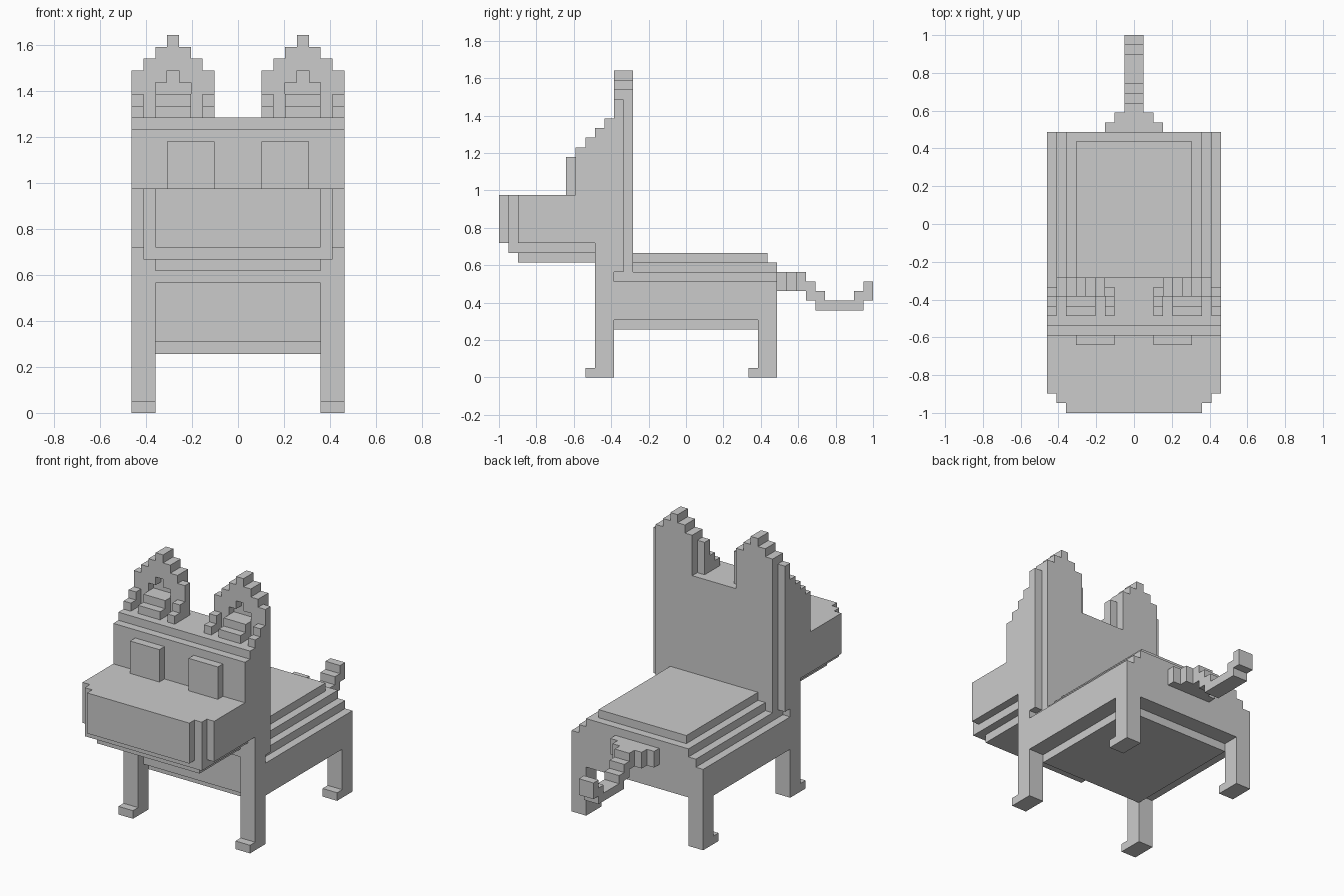
import bpy, bmesh

if "Cube" in bpy.data.objects:
    bpy.data.objects.remove(bpy.data.objects["Cube"])

U = 2 / 39  # one block; y is counted from the nose (0) to the tail tip (39)


def blocks(name, boxes, mirror=False):
    """One object made of boxes (x0, x1, y0, y1, z0, z1), optionally mirrored in x."""
    bm = bmesh.new()
    for x0, x1, y0, y1, z0, z1 in boxes:
        spans = [(x0, x1), (-x1, -x0)] if mirror else [(x0, x1)]
        for a, b in spans:
            vs = bmesh.ops.create_cube(bm, size=1)["verts"]
            for v in vs:
                v.co.x = (b if v.co.x > 0 else a) * U
                v.co.y = (y1 if v.co.y > 0 else y0) * U - 1
                v.co.z = (z1 if v.co.z > 0 else z0) * U
    me = bpy.data.meshes.new(name)
    bm.to_mesh(me)
    bm.free()
    ob = bpy.data.objects.new(name, me)
    bpy.context.collection.objects.link(ob)
    return ob


def wide(w, y0, y1, z0, z1):
    return (-w, w, y0, y1, z0, z1)


# Body: stepped back on top, shallow belly plate below
blocks("body", [wide(9, 12, 29, 6, 10), wide(8, 12, 29, 10, 11),
                wide(7, 12, 29, 11, 12), wide(6, 12, 28, 12, 13)])
blocks("belly", [wide(7, 12, 27, 5, 6)])
blocks("chest", [wide(7, 11, 12, 6, 11)])

# Legs with one-block toes
for name, y, top in (("front_legs", 10, 11), ("back_legs", 27, 6)):
    blocks(name, [(7, 9, y, y + 2, 0, top), (7, 9, y - 1, y, 0, 1)], mirror=True)

# Head: tall slab with inset back edges and stepped brow
blocks("head", [wide(9, 10, 13, 11, 25), wide(8, 13, 14, 10, 25),
                wide(9, 8, 10, 19, 24), wide(9, 9, 10, 24, 25)])

# Muzzle with stepped corners and chin
blocks("muzzle", [wide(9, 2, 10, 14, 19), wide(8, 1, 10, 13, 19),
                  wide(7, 0, 2, 14, 19), wide(7, 2, 10, 12, 13)])

# Eyes
blocks("eyes", [(2, 6, 7, 8, 19, 23)], mirror=True)

# Ears: tiered back plate, front rim around a recess, stepped side strips
ear = [(3, 8, 13, 14, 25, 30), (4, 7, 12, 14, 30, 31), (5, 6, 12, 14, 31, 32),
       (3, 4, 12, 13, 25, 30), (7, 8, 12, 13, 25, 30),
       (4, 5, 12, 13, 28, 30), (6, 7, 12, 13, 28, 30), (5, 6, 12, 13, 29, 30)]
for x in (2, 8):
    ear += [(x, x + 1, 12, 13, 25, 29)]
for x0, x1 in ((2, 3), (4, 7), (8, 9)):
    ear += [(x0, x1, 10, 11, 25, 26), (x0, x1, 11, 12, 25, 27)]
ear += [(4, 7, 12, 13, 25, 27)]
blocks("ears", ear, mirror=True)

# Tail: flared root, then a dipping curve
blocks("tail", [wide(3, 29, 30, 9, 11), wide(2, 30, 31, 9, 11), wide(1, 31, 32, 9, 11),
                wide(1, 32, 33, 8, 10), wide(1, 33, 34, 7, 9), wide(1, 34, 37, 7, 8),
                wide(1, 37, 38, 7, 9), wide(1, 38, 39, 8, 10)])
